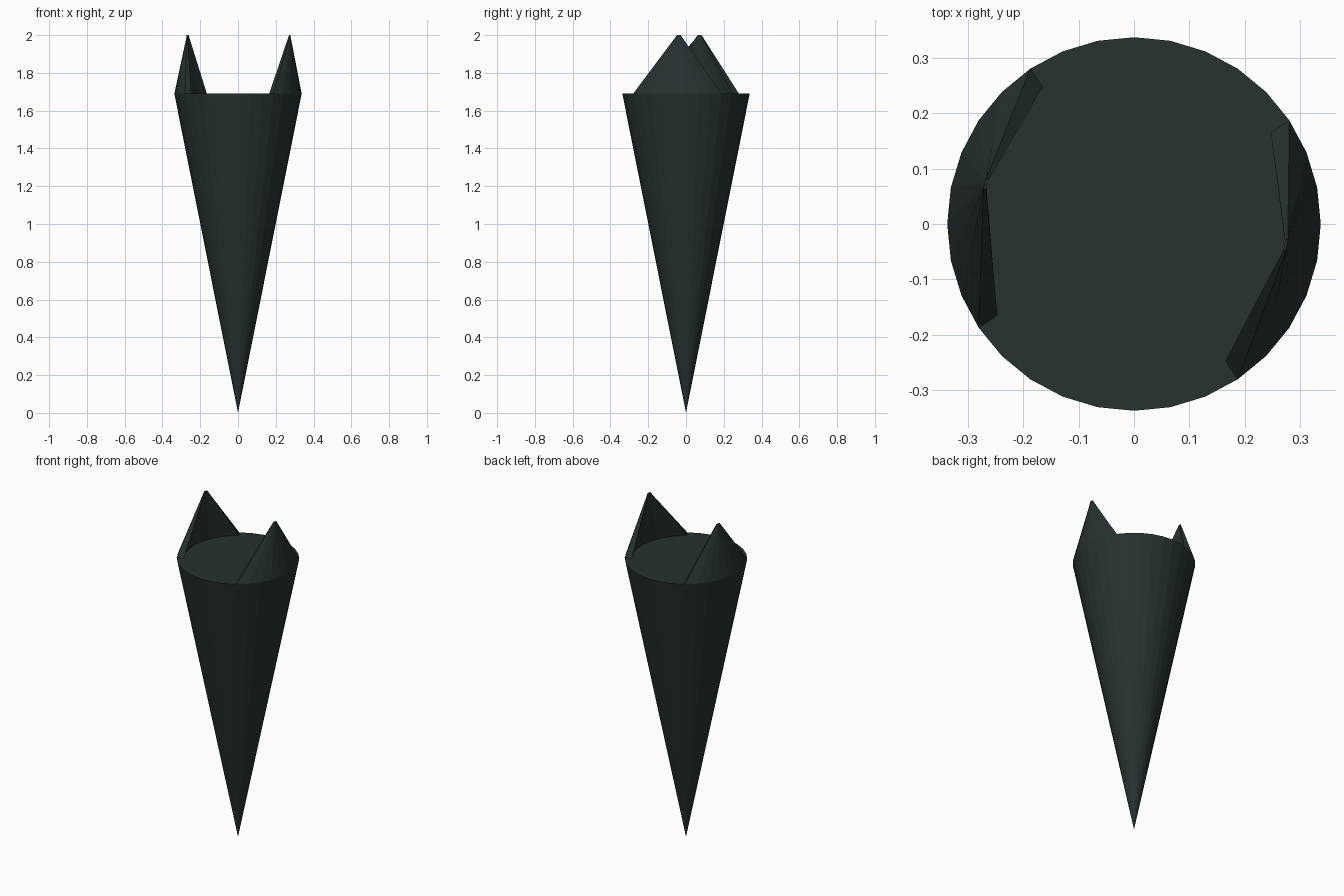
import bpy, bmesh, math

if "Cube" in bpy.data.objects:
    bpy.data.objects.remove(bpy.data.objects["Cube"])

RIM_Z, RIM_R, INNER_R, SIDES = 1.69, 0.337, 0.297, 32

slate = bpy.data.materials.new("dark slate")
slate.diffuse_color = (0.02, 0.031, 0.031, 1)
slate.use_nodes = True
slate.node_tree.nodes["Principled BSDF"].inputs["Base Color"].default_value = slate.diffuse_color


def finish(bm, name):
    bmesh.ops.recalc_face_normals(bm, faces=bm.faces)
    mesh = bpy.data.meshes.new(name)
    bm.to_mesh(mesh)
    bm.free()
    mesh.materials.append(slate)
    bpy.context.collection.objects.link(bpy.data.objects.new(name, mesh))


def polar(bm, r, deg, z):
    a = math.radians(deg)
    return bm.verts.new((r * math.cos(a), r * math.sin(a), z))


# Inverted cone body with a flat top
bm = bmesh.new()
tip = bm.verts.new((0, 0, 0))
rim = [polar(bm, RIM_R, i * 360 / SIDES, RIM_Z) for i in range(SIDES)]
bm.faces.new(rim)
for i in range(SIDES):
    bm.faces.new((tip, rim[i], rim[(i + 1) % SIDES]))
finish(bm, "cone_body")


# Pointed ear: a curved wall over a quarter of the rim, narrowing to a small tip
def ear(name, start, tip_mid, tip_span=4.0, steps=8):
    bm = bmesh.new()
    rows = []
    for i in range(steps + 1):
        base = start + i * 90 / steps
        top = tip_mid + tip_span * (i / steps - 0.5)
        rows.append((polar(bm, INNER_R, base, RIM_Z), polar(bm, RIM_R, base, RIM_Z),
                     polar(bm, 0.279, top, 2.0), polar(bm, 0.274, top, 2.0)))
    for a, b in zip(rows, rows[1:]):
        for k in range(4):
            n = (k + 1) % 4
            bm.faces.new((a[k], a[n], b[n], b[k]))
    bm.faces.new(rows[0])
    bm.faces.new(rows[-1])
    finish(bm, name)


ear("right_ear", -56.25, -7.8)
ear("left_ear", 123.75, 164.8)
